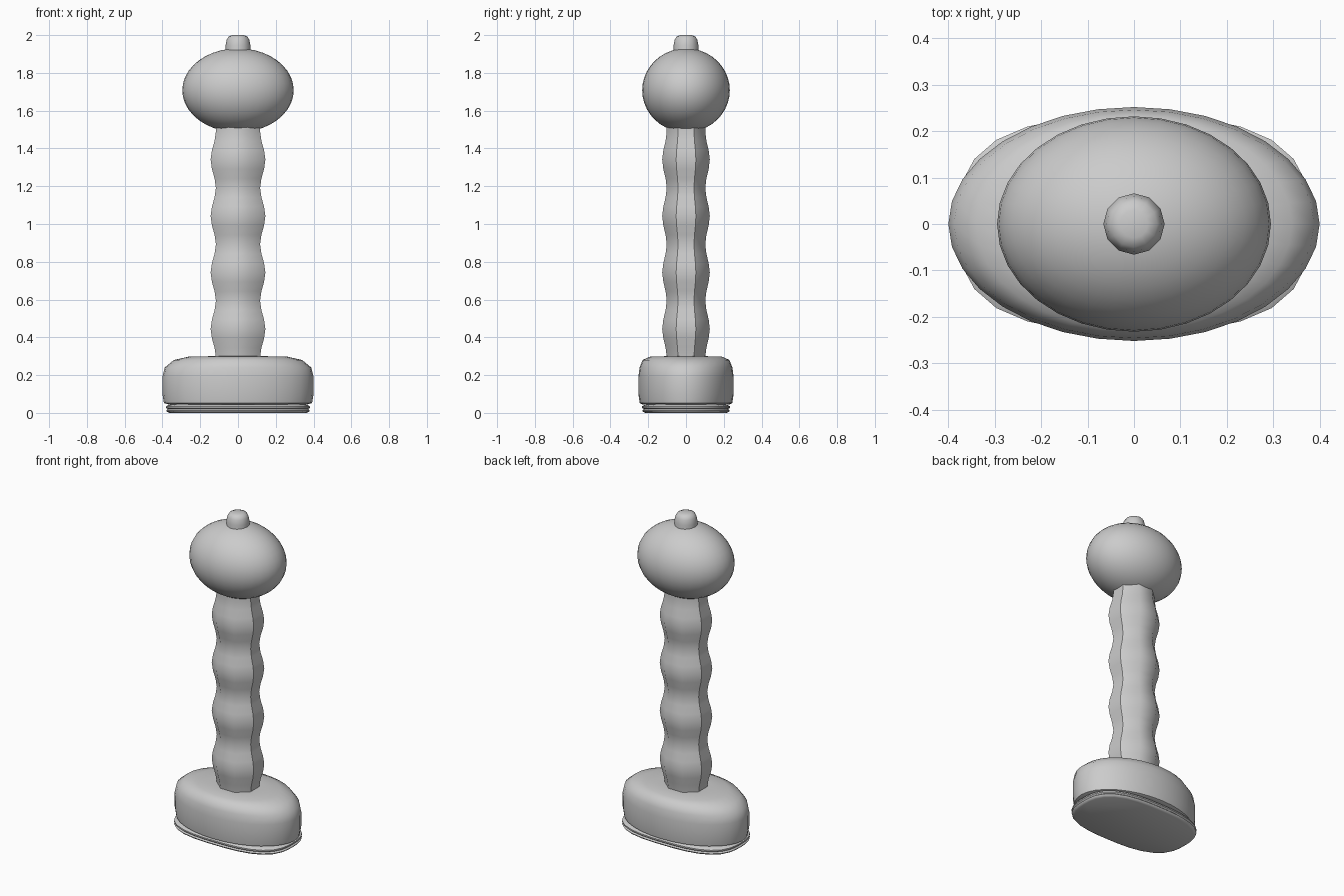
import bpy, bmesh
from math import sin, cos, pi, radians

if "Cube" in bpy.data.objects:
    bpy.data.objects.remove(bpy.data.objects["Cube"])


def loft(name, rings, sides, power=2.0, turn=0.0, angle=45):
    """Stack of superellipse rings (half width x, half depth y, z), capped at both ends."""
    bm = bmesh.new()
    loops = []
    for rx, ry, z in rings:
        loop = []
        for i in range(sides):
            a = 2 * pi * i / sides + turn
            c, s = cos(a), sin(a)
            k = (abs(c) ** power + abs(s) ** power) ** (-1 / power)
            loop.append(bm.verts.new((rx * c * k, ry * s * k, z)))
        loops.append(loop)
    for low, high in zip(loops, loops[1:]):
        for i in range(sides):
            j = (i + 1) % sides
            bm.faces.new((low[i], low[j], high[j], high[i]))
    bm.faces.new(loops[0][::-1])
    bm.faces.new(loops[-1])
    bmesh.ops.recalc_face_normals(bm, faces=bm.faces)
    mesh = bpy.data.meshes.new(name)
    bm.to_mesh(mesh)
    bm.free()
    obj = bpy.data.objects.new(name, mesh)
    bpy.context.collection.objects.link(obj)
    smooth(obj, angle)
    return obj


def smooth(obj, angle):
    bpy.ops.object.select_all(action='DESELECT')
    obj.select_set(True)
    bpy.context.view_layer.objects.active = obj
    bpy.ops.object.shade_smooth_by_angle(angle=radians(angle))


# Thin collar plate with a rounded double rim
rim = [(0.015, 0.0), (0.004, 0.006), (0.0, 0.013), (0.008, 0.02),
       (0.0, 0.027), (0.0, 0.035), (0.008, 0.04), (0.03, 0.046)]
loft("collar_plate", [(0.38 - d, 0.232 - d, z) for d, z in rim], 32, power=2.8)

# Oval guard block with rounded upper edge
loft("guard", [(0.365, 0.228, 0.044), (0.392, 0.245, 0.052), (0.40, 0.252, 0.10),
               (0.40, 0.252, 0.19), (0.388, 0.246, 0.24), (0.34, 0.23, 0.28),
               (0.26, 0.19, 0.298), (0.15, 0.11, 0.30)], 32)

# Eight-sided grip with four finger swells
flat = cos(pi / 8)
grip = []
for i in range(25):
    z = 0.295 + 1.195 * i / 24
    w = 0.5 - 0.5 * cos(2 * pi * i / 6)
    grip.append(((0.117 + 0.028 * w) / flat, (0.102 + 0.024 * w) / flat, z))
grip.append((0.117 / flat, 0.102 / flat, 1.525))
loft("grip", grip, 8, turn=pi / 8, angle=45)

# Oval pommel
bpy.ops.mesh.primitive_uv_sphere_add(segments=32, ring_count=20, location=(0, 0, 1.708))
pommel = bpy.context.object
pommel.name = "pommel"
pommel.scale = (0.295, 0.232, 0.222)
bpy.ops.object.transform_apply(location=False, rotation=False, scale=True)
smooth(pommel, 60)

# Small rounded end cap
cap = [(0.066, 1.88), (0.066, 1.945), (0.06, 1.975), (0.05, 1.992), (0.03, 2.0)]
loft("end_cap", [(r, r, z) for r, z in cap], 12, angle=60)
